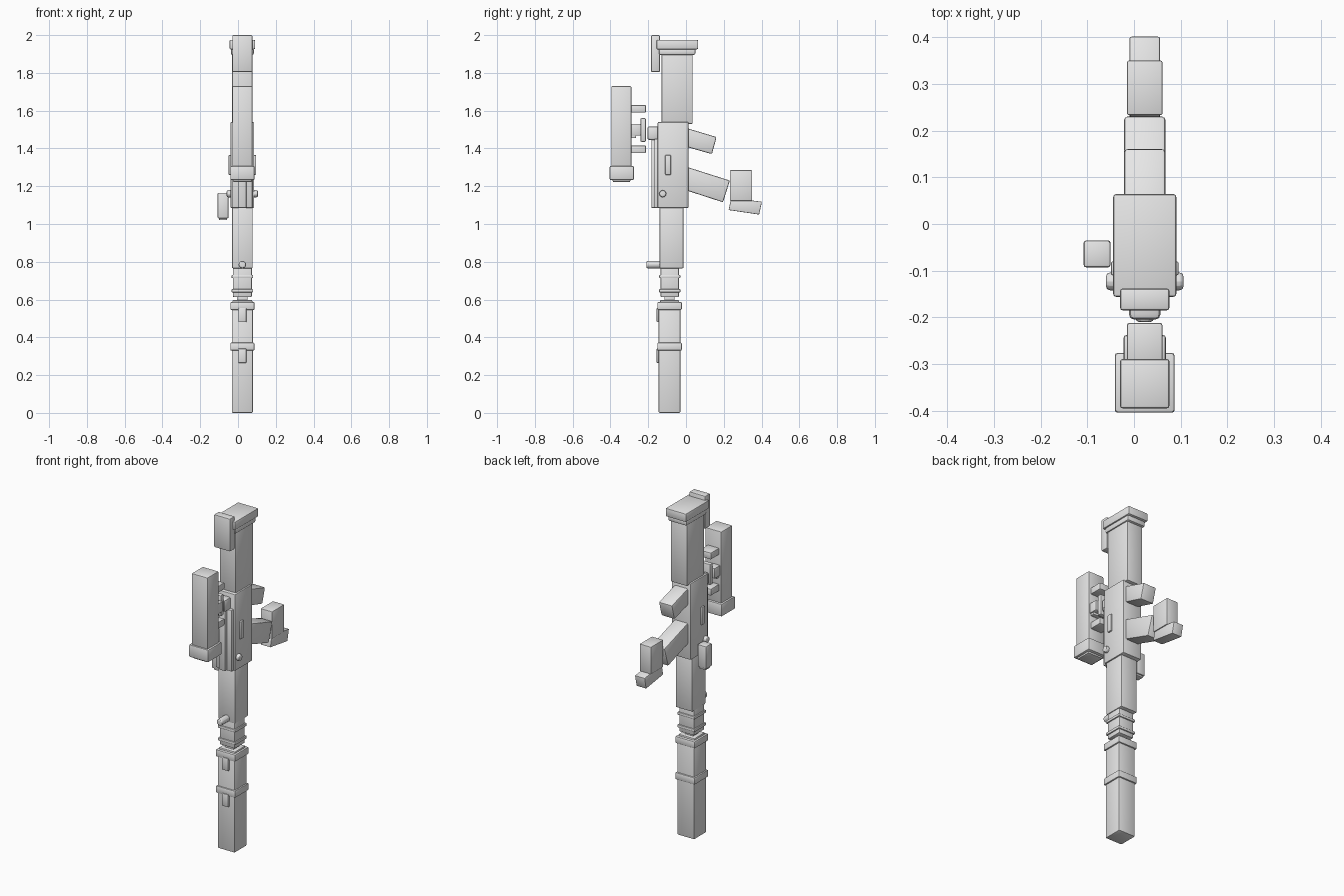
import bpy, bmesh, math

cube = bpy.data.objects.get("Cube")
if cube:
    bpy.data.objects.remove(cube, do_unlink=True)

grey = bpy.data.materials.new("light_grey")
grey.use_nodes = True
grey.diffuse_color = (0.8, 0.8, 0.8, 1)
grey.node_tree.nodes["Principled BSDF"].inputs["Base Color"].default_value = (0.8, 0.8, 0.8, 1)

CX = 0.023  # centre line of the body


def finish(name, bm, bevel):
    """Turn a bmesh into a smooth-shaded object with softened edges."""
    bmesh.ops.recalc_face_normals(bm, faces=bm.faces)
    bmesh.ops.bevel(bm, geom=bm.edges[:], offset=bevel, segments=2, profile=0.5,
                    affect='EDGES', clamp_overlap=True)
    mesh = bpy.data.meshes.new(name)
    bm.to_mesh(mesh)
    bm.free()
    mesh.materials.append(grey)
    obj = bpy.data.objects.new(name, mesh)
    bpy.context.collection.objects.link(obj)
    bpy.ops.object.select_all(action='DESELECT')
    obj.select_set(True)
    bpy.context.view_layer.objects.active = obj
    bpy.ops.object.shade_smooth_by_angle(angle=math.radians(35))
    return obj


def prism(name, width, profile, x=CX, bevel=0.007):
    """Extrude a side (y, z) profile across x."""
    bm = bmesh.new()
    left, right = ([bm.verts.new((x + s * width / 2, y, z)) for y, z in profile]
                   for s in (-1, 1))
    bm.faces.new(left)
    bm.faces.new(right[::-1])
    n = len(profile)
    for i in range(n):
        j = (i + 1) % n
        bm.faces.new((left[i], right[i], right[j], left[j]))
    return finish(name, bm, bevel)


def box(name, width, y0, y1, z0, z1, x=CX, bevel=0.006):
    return prism(name, width, [(y0, z0), (y1, z0), (y1, z1), (y0, z1)], x, bevel)


def pin(name, radius, length, centre, axis, bevel=0.008):
    """Round pin along x or y."""
    bm = bmesh.new()
    bmesh.ops.create_cone(bm, cap_ends=True, segments=12, radius1=radius,
                          radius2=radius, depth=length)
    for v in bm.verts:
        a, b, c = v.co
        v.co = (c, a, b) if axis == 'x' else (b, c, a)
        v.co.x += centre[0]
        v.co.y += centre[1]
        v.co.z += centre[2]
    bmesh.ops.recalc_face_normals(bm, faces=bm.faces)
    caps = [e for e in bm.edges if any(len(f.verts) > 4 for f in e.link_faces)]
    bmesh.ops.bevel(bm, geom=caps, offset=bevel, segments=2, profile=0.5, affect='EDGES')
    return finish(name, bm, 0.0005)


# Lower sleeve with two bands and their front tabs
box("lower_sleeve", 0.112, -0.145, -0.03, 0, 0.56)
for label, z in (("lower", 0.33), ("upper", 0.545)):
    box(label + "_band", 0.128, -0.152, -0.022, z, z + 0.042)
    box(label + "_tab", 0.042, -0.155, -0.13, z - 0.065, z + 0.01, bevel=0.003)
box("sleeve_cap", 0.105, -0.137, -0.037, 0.575, 0.597, bevel=0.004)

# Neck and rings
box("neck_stub", 0.056, -0.115, -0.06, 0.58, 0.63, bevel=0.003)
box("neck", 0.1, -0.135, -0.037, 0.613, 0.79)
for label, z in (("lower", 0.638), ("upper", 0.713)):
    box(label + "_neck_ring", 0.114, -0.142, -0.03, z, z + 0.017, bevel=0.004)

# Handguard and front pin
box("handguard", 0.11, -0.14, -0.013, 0.765, 1.1)
pin("front_pin", 0.02, 0.09, (CX, -0.165, 0.785), 'y')

# Main receiver, rail, switches and cross pin
box("receiver", 0.126, -0.15, 0.013, 1.085, 1.54)
box("rail_base", 0.106, -0.168, -0.14, 1.085, 1.45, bevel=0.004)
box("rail_ridge", 0.042, -0.183, -0.15, 1.085, 1.45, bevel=0.004)
box("side_switches", 0.145, -0.11, -0.08, 1.26, 1.365, bevel=0.004)
pin("cross_pin", 0.019, 0.166, (CX, -0.123, 1.16), 'x')

# Small box on the right side
box("side_box", 0.058, -0.093, -0.035, 1.03, 1.165, x=-0.079)
box("side_box_foot", 0.042, -0.085, -0.043, 1.02, 1.04, x=-0.079, bevel=0.003)

# Upper body with collar, end plate and front block
box("upper_body", 0.107, -0.13, 0.035, 1.53, 1.92)
box("collar", 0.122, -0.143, 0.05, 1.895, 1.93, bevel=0.009)
box("end_plate", 0.135, -0.156, 0.064, 1.925, 1.975)
box("end_block", 0.106, -0.185, -0.138, 1.805, 2.0)

# Sight body with flared base, pegs and adjustment knob
box("sight_body", 0.106, -0.395, -0.289, 1.3, 1.73)
box("sight_base", 0.128, -0.404, -0.276, 1.233, 1.307)
box("sight_lens", 0.1, -0.388, -0.295, 1.223, 1.245, bevel=0.004)
for label, z in (("lower", 1.375), ("upper", 1.59)):
    box(label + "_peg", 0.076, -0.3, -0.212, z, z + 0.04, bevel=0.005)
box("middle_peg", 0.09, -0.3, -0.238, 1.468, 1.53, bevel=0.005)
box("middle_peg_lip", 0.076, -0.3, -0.265, 1.455, 1.475, bevel=0.003)
box("knob_plate", 0.066, -0.241, -0.212, 1.435, 1.56, bevel=0.006)
box("knob_pad", 0.068, -0.205, -0.14, 1.445, 1.517, bevel=0.012)

# Angled arms at the back
prism("upper_arm", 0.088, [(-0.02, 1.515), (0.162, 1.46), (0.137, 1.37), (-0.02, 1.415)])
prism("lower_arm", 0.088, [(-0.02, 1.31), (0.232, 1.23), (0.196, 1.115), (-0.02, 1.185)])

# Upright block and tilted foot
box("upright_block", 0.076, 0.233, 0.35, 1.122, 1.285, bevel=0.004)
prism("tilted_foot", 0.065, [(0.24, 1.138), (0.402, 1.118), (0.387, 1.05), (0.225, 1.074)],
      bevel=0.004)
